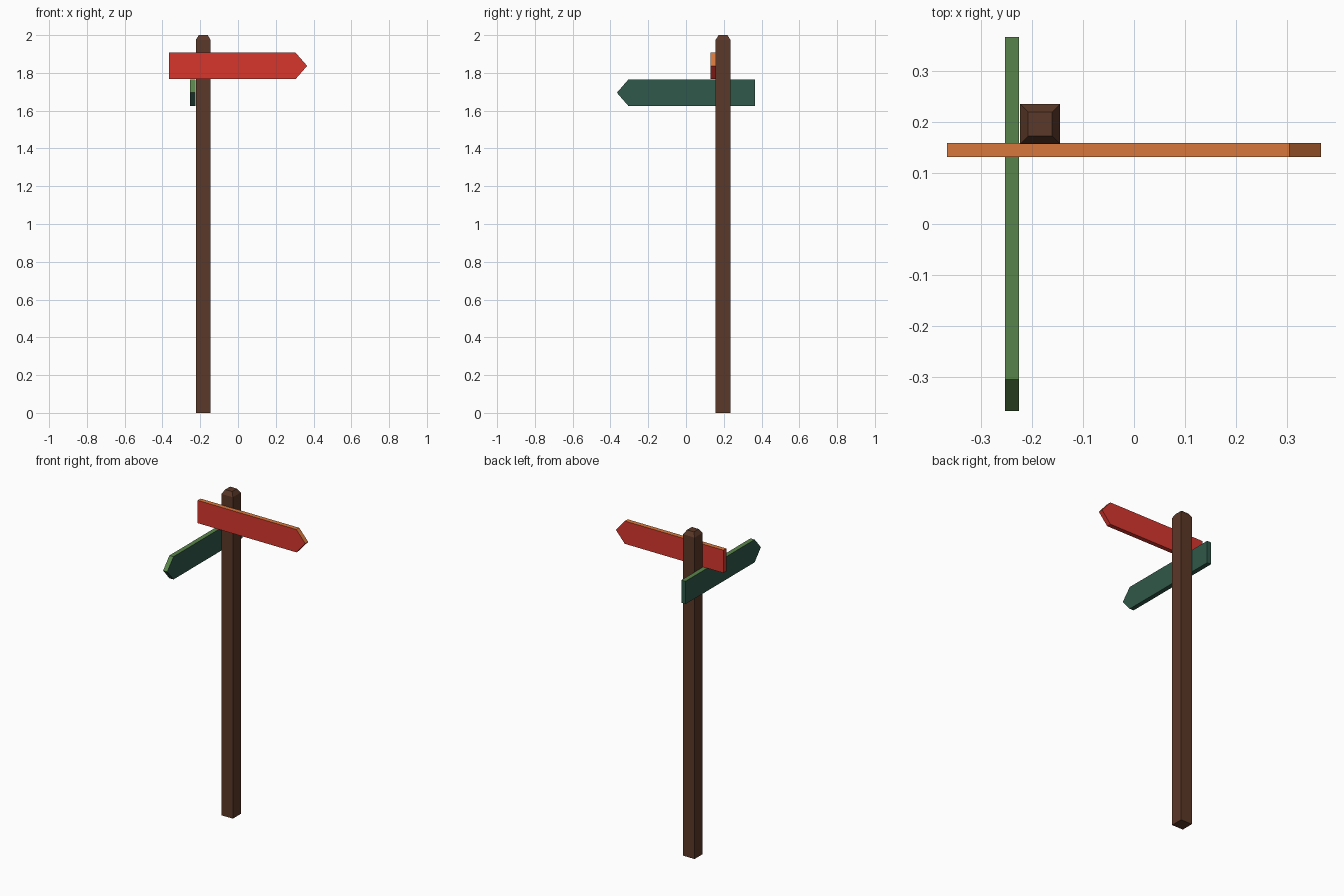
import bpy, bmesh
from mathutils import Matrix, Vector

if "Cube" in bpy.data.objects:
    bpy.data.objects.remove(bpy.data.objects["Cube"])


def material(name, rgb):
    m = bpy.data.materials.new(name)
    m.diffuse_color = (*rgb, 1)
    m.use_nodes = True
    m.node_tree.nodes["Principled BSDF"].inputs["Base Color"].default_value = m.diffuse_color
    return m


brown = material("brown wood", (0.105, 0.040, 0.021))
red = material("red paint", (0.68, 0.037, 0.027))
orange = material("orange edge", (0.68, 0.185, 0.045))
green = material("dark green paint", (0.030, 0.098, 0.067))
light_green = material("light green edge", (0.098, 0.231, 0.070))


def finish(name, bm, mats):
    bmesh.ops.recalc_face_normals(bm, faces=bm.faces[:])
    bm.normal_update()
    # upward faces take the second colour
    if len(mats) > 1:
        for f in bm.faces:
            f.material_index = 1 if f.normal.z > 0.1 else 0
    me = bpy.data.meshes.new(name)
    bm.to_mesh(me)
    bm.free()
    for m in mats:
        me.materials.append(m)
    ob = bpy.data.objects.new(name, me)
    bpy.context.collection.objects.link(ob)
    return ob


# Square post with a bevelled top
bm = bmesh.new()
rings = []
for half, z in ((0.039, 0), (0.039, 1.975), (0.0235, 2.0)):
    rings.append([bm.verts.new((-0.184 + sx * half, 0.196 + sy * half, z))
                  for sx, sy in ((-1, -1), (1, -1), (1, 1), (-1, 1))])
bm.faces.new(rings[0])
bm.faces.new(rings[-1])
for low, high in zip(rings, rings[1:]):
    for i in range(4):
        j = (i + 1) % 4
        bm.faces.new((low[i], low[j], high[j], high[i]))
finish("post", bm, [brown])


def arrow_board(name, centre, turn, mats):
    """Pointed board along local x, turned about z."""
    bm = bmesh.new()
    outline = [(-0.366, -0.07), (0.305, -0.07), (0.366, 0),
               (0.305, 0.07), (-0.366, 0.07)]
    face = bm.faces.new([bm.verts.new((x, -0.014, z)) for x, z in outline])
    ext = bmesh.ops.extrude_face_region(bm, geom=[face], use_keep_orig=True)
    moved = [v for v in ext["geom"] if isinstance(v, bmesh.types.BMVert)]
    bmesh.ops.translate(bm, verts=moved, vec=(0, 0.028, 0))
    move = Matrix.Translation(Vector(centre)) @ Matrix.Rotation(turn, 4, 'Z')
    bmesh.ops.transform(bm, matrix=move, verts=bm.verts[:])
    finish(name, bm, mats)


# Boards pointing right and to the front
arrow_board("upper_sign", (0, 0.145, 1.837), 0, [red, orange])
arrow_board("lower_sign", (-0.239, 0, 1.695), -1.5707963, [green, light_green])
